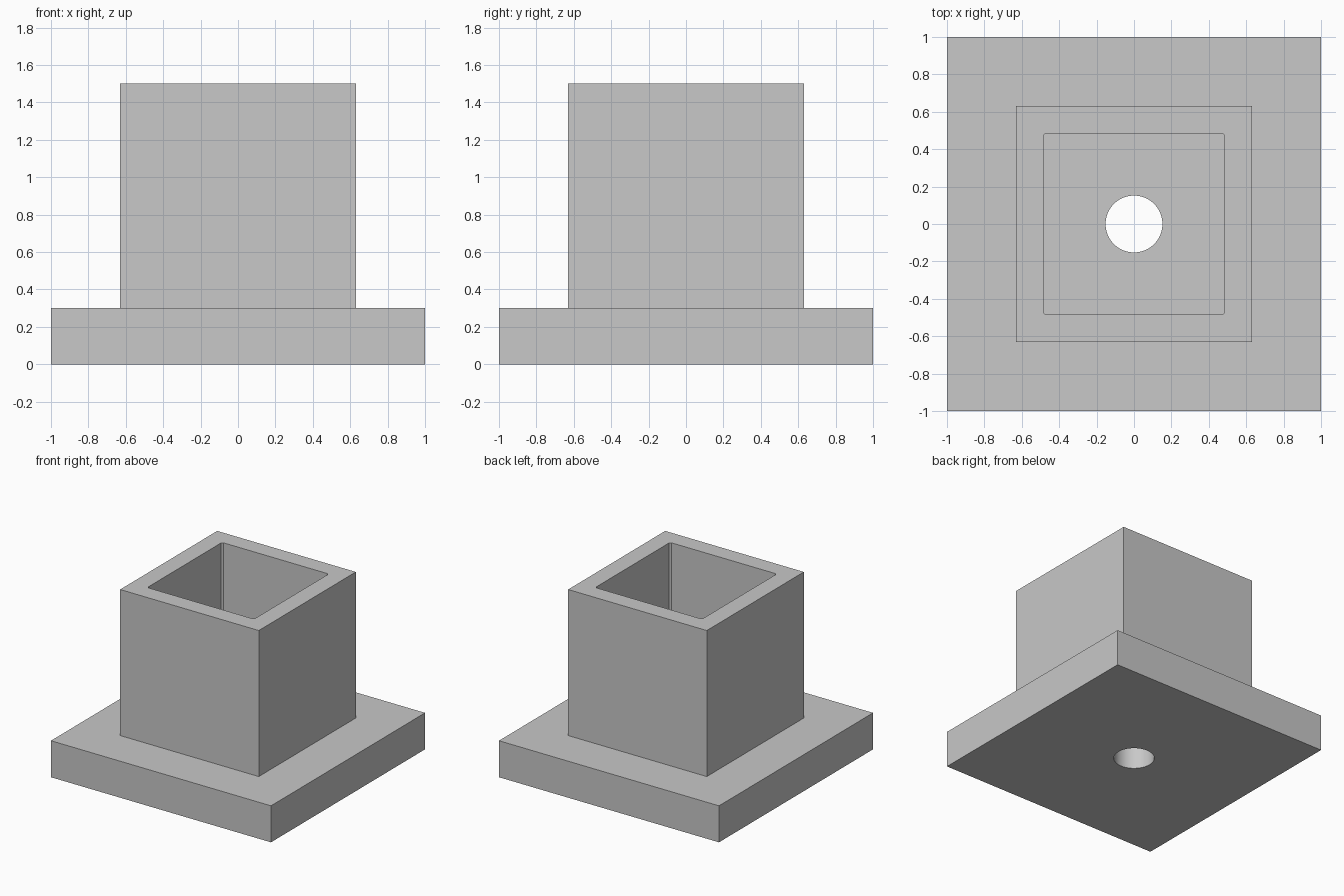
import bpy
import bmesh
from math import radians
from mathutils import Matrix

default_cube = bpy.data.objects.get("Cube")
if default_cube:
    bpy.data.objects.remove(default_cube, do_unlink=True)

HALF_BASE, BASE_TOP = 1.0, 0.30
HALF_TOWER, TOWER_TOP = 0.63, 1.50
HALF_POCKET, POCKET_CHAMFER = 0.485, 0.012
HOLE_RADIUS = 0.152

# Single grey material
grey = bpy.data.materials.new("plain_grey")
grey.use_nodes = True
colour = (0.58, 0.58, 0.58, 1.0)
grey.diffuse_color = colour
grey.node_tree.nodes["Principled BSDF"].inputs["Base Color"].default_value = colour


def add_object(name, bm):
    bmesh.ops.recalc_face_normals(bm, faces=bm.faces)
    mesh = bpy.data.meshes.new(name)
    bm.to_mesh(mesh)
    bm.free()
    mesh.materials.append(grey)
    obj = bpy.data.objects.new(name, mesh)
    bpy.context.collection.objects.link(obj)
    return obj


def add_box(bm, half, z0, z1):
    place = Matrix.Translation((0, 0, (z0 + z1) / 2)) @ Matrix.Diagonal((2 * half, 2 * half, z1 - z0, 1))
    bmesh.ops.create_cube(bm, size=1, matrix=place)


# Square flange with the tower raised from its top face
bm = bmesh.new()
add_box(bm, HALF_BASE, 0, BASE_TOP)
bm.normal_update()
top = max(bm.faces, key=lambda f: f.calc_center_median().z)
bmesh.ops.inset_region(bm, faces=[top], thickness=HALF_BASE - HALF_TOWER, use_even_offset=True)
raised = bmesh.ops.extrude_face_region(bm, geom=[top])["geom"]
bmesh.ops.delete(bm, geom=[top], context="FACES")
bmesh.ops.translate(bm, verts=[v for v in raised if isinstance(v, bmesh.types.BMVert)],
                    vec=(0, 0, TOWER_TOP - BASE_TOP))
socket = add_object("flanged_socket", bm)

# Square pocket cutter with slightly broken upright corners
bm = bmesh.new()
add_box(bm, HALF_POCKET, BASE_TOP, TOWER_TOP + 0.2)
upright = [e for e in bm.edges if abs(e.verts[0].co.z - e.verts[1].co.z) > 0.1]
bmesh.ops.bevel(bm, geom=upright, offset=POCKET_CHAMFER, segments=1, affect="EDGES")
pocket = add_object("pocket_cutter", bm)

# Round drain hole cutter through the flange
bm = bmesh.new()
bmesh.ops.create_cone(bm, cap_ends=True, segments=64, radius1=HOLE_RADIUS, radius2=HOLE_RADIUS,
                      depth=1, matrix=Matrix.Translation((0, 0, 0.2)))
hole = add_object("hole_cutter", bm)

# Cut both openings and discard the cutters
bpy.ops.object.select_all(action="DESELECT")
bpy.context.view_layer.objects.active = socket
socket.select_set(True)
for cutter in (pocket, hole):
    cutter.hide_render = True
    cut = socket.modifiers.new(cutter.name, "BOOLEAN")
    cut.operation = "DIFFERENCE"
    cut.solver = "EXACT"
    cut.object = cutter
    bpy.ops.object.modifier_apply(modifier=cut.name)
    bpy.data.objects.remove(cutter, do_unlink=True)

bpy.ops.object.shade_smooth_by_angle(angle=radians(30))
